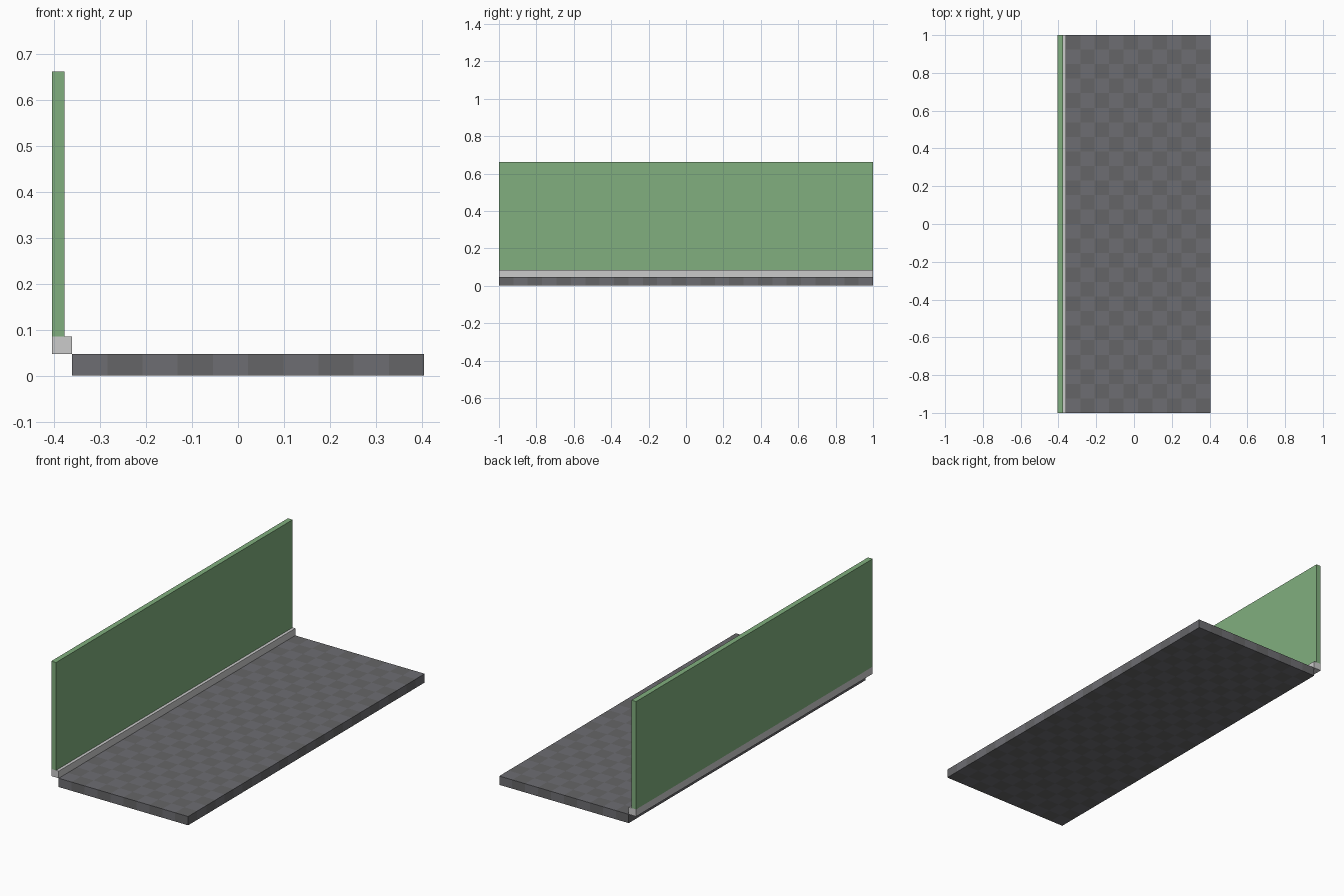
import bpy, bmesh

if "Cube" in bpy.data.objects:
    bpy.data.objects.remove(bpy.data.objects["Cube"])


def material(name, rgb):
    m = bpy.data.materials.new(name)
    m.diffuse_color = (*rgb, 1)
    m.use_nodes = True
    m.node_tree.nodes["Principled BSDF"].inputs["Base Color"].default_value = m.diffuse_color
    return m


def finish(name, bm, mats=()):
    bmesh.ops.recalc_face_normals(bm, faces=bm.faces[:])
    mesh = bpy.data.meshes.new(name)
    bm.to_mesh(mesh)
    bm.free()
    for m in mats:
        mesh.materials.append(m)
    ob = bpy.data.objects.new(name, mesh)
    bpy.context.collection.objects.link(ob)
    return ob


def block(bm, lo, hi):
    verts = bmesh.ops.create_cube(bm, size=1)["verts"]
    for v in verts:
        v.co = [lo[i] if v.co[i] < 0 else hi[i] for i in range(3)]


X0, X1, EDGE = -0.405, 0.405, -0.361
SLAB_Z, KERB_Z, TOP_Z = 0.047, 0.085, 0.662
COLS, ROWS = 10, 26

# Paved slab, one checkered tile per grid cell
bm = bmesh.new()
block(bm, (EDGE, -1, 0), (X1, 1, SLAB_Z))
dx, dy = (X1 - EDGE) / COLS, 2 / ROWS
cuts = [((EDGE + i * dx, 0, 0), (1, 0, 0)) for i in range(1, COLS)]
cuts += [((0, -1 + j * dy, 0), (0, 1, 0)) for j in range(1, ROWS)]
for co, no in cuts:
    bmesh.ops.bisect_plane(bm, geom=bm.verts[:] + bm.edges[:] + bm.faces[:],
                           plane_co=co, plane_no=no)
bm.normal_update()
for f in bm.faces:
    c = f.calc_center_median() - f.normal * 0.001
    f.material_index = (int((c.x - EDGE) / dx) + int((c.y + 1) / dy)) % 2
finish("paved_slab", bm, [material("paving_light", (0.155, 0.155, 0.17)),
                          material("paving_dark", (0.13, 0.13, 0.135))])

# Kerb along the raised edge
bm = bmesh.new()
block(bm, (X0, -1, SLAB_Z), (EDGE, 1, KERB_Z))
finish("kerb", bm)

# Green barrier panel standing on the kerb
bm = bmesh.new()
block(bm, (X0, -1, KERB_Z), (-0.377, 1, TOP_Z))
finish("barrier_panel", bm, [material("panel_green", (0.22, 0.43, 0.21))])
